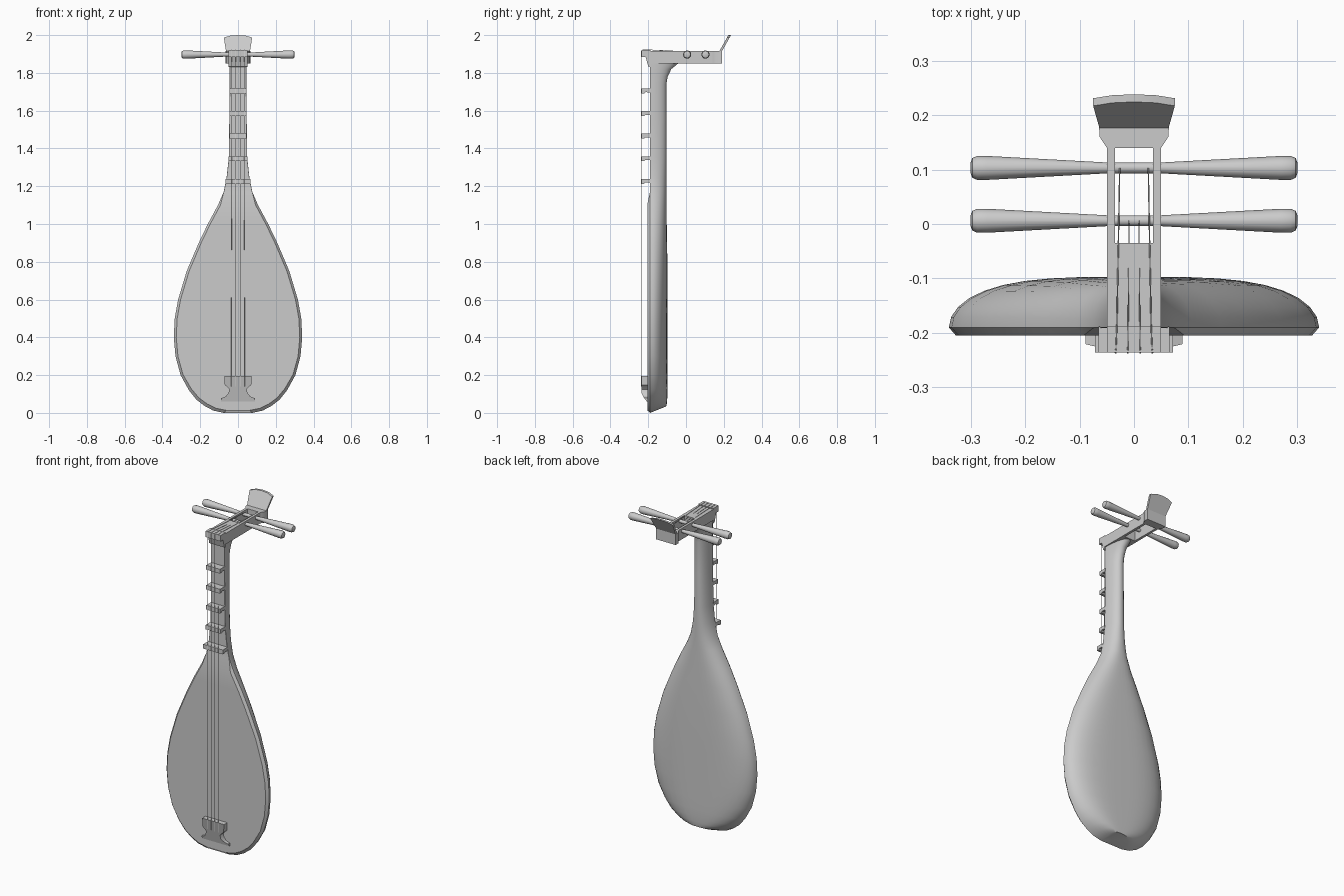
import bpy, bmesh, math
from mathutils import Vector

if "Cube" in bpy.data.objects:
    bpy.data.objects.remove(bpy.data.objects["Cube"], do_unlink=True)

GREY = (0.6, 0.6, 0.6, 1)
mat = bpy.data.materials.new("plain grey")
mat.use_nodes = True
mat.diffuse_color = GREY
mat.node_tree.nodes["Principled BSDF"].inputs["Base Color"].default_value = GREY


def finish(bm, name, angle=30):
    bmesh.ops.recalc_face_normals(bm, faces=bm.faces)
    mesh = bpy.data.meshes.new(name)
    bm.to_mesh(mesh)
    bm.free()
    ob = bpy.data.objects.new(name, mesh)
    bpy.context.collection.objects.link(ob)
    mesh.materials.append(mat)
    bpy.ops.object.select_all(action="DESELECT")
    ob.select_set(True)
    bpy.context.view_layer.objects.active = ob
    bpy.ops.object.shade_smooth_by_angle(angle=math.radians(angle))
    return ob


def loft(bm, rings):
    """Skin a list of closed point rings and cap both ends."""
    loops = [[bm.verts.new(p) for p in ring] for ring in rings]
    n = len(loops[0])
    for a, b in zip(loops, loops[1:]):
        for i in range(n):
            j = (i + 1) % n
            bm.faces.new((a[i], a[j], b[j], b[i]))
    bm.faces.new(loops[0])
    bm.faces.new(loops[-1])


def prism(name, profile, place, lo, hi):
    """Extrude a flat profile between two offsets."""
    bm = bmesh.new()
    loft(bm, [[place(a, b, t) for a, b in profile] for t in (lo, hi)])
    return finish(bm, name)


def mirrored(half):
    return half + [(-x, y) for x, y in reversed(half)]


def mix(a, b, t):
    t = min(max(t, 0), 1)
    return a + (b - a) * t


# Pear-shaped body and neck: (height, half width, back depth)
stations = [(0, .075, .085), (.012, .13, .088), (.035, .175, .09), (.07, .22, .092),
            (.12, .26, .093), (.2, .304, .093), (.3, .331, .093), (.4, .34, .093),
            (.5, .335, .093), (.6, .317, .093), (.75, .272, .092), (.9, .208, .09),
            (1, .16, .088), (1.1, .106, .087), (1.17, .076, .086), (1.25, .06, .086),
            (1.35, .049, .086), (1.55, .046, .086), (1.74, .044, .086),
            (1.78, .044, .093), (1.82, .044, .112), (1.855, .044, .155)]
EDGE = -.19
rings = []
for z, w, depth in stations:
    front = mix(-.205, EDGE - .001, (z - 1.1) / .07)
    power = mix(3.5, 2.2, (z - .9) / .35)
    rim = mix(.013, .001, (z - 1.1) / .07)
    section = [(-w + rim, front), (w - rim, front)]
    for i in range(21):
        u = math.cos(math.pi * i / 20)
        section.append((w * u, EDGE + depth * (1 - abs(u) ** power) ** .5))
    fade = max(0, 1 - z / .25)
    rings.append([(x, y, z + fade * (.4 * max(0, y - EDGE) + .9 * max(0, EDGE - y)))
                  for x, y in section])
bm = bmesh.new()
loft(bm, rings)
finish(bm, "body_and_neck", 35)

# Frets and nut, flared towards the strings
fret = [(-.188, -.009), (-.214, -.007), (-.222, -.014), (-.236, -.014),
        (-.236, .012), (-.188, .012)]
for i in range(5):
    z = 1.705 - .1195 * i
    w = .065 if i == 4 else .046 if i < 3 else .05
    prism(f"fret_{i + 1}", fret, lambda y, h, x, z=z: (x, y, z + h), -w, w)
prism("nut", [(-.188, 1.83), (-.2, 1.835), (-.214, 1.885), (-.236, 1.885),
              (-.236, 1.921), (-.188, 1.921)], lambda y, z, x: (x, y, z), -.05, .05)

# Open pegbox: two cheeks, a front block and a flared end block
flat = lambda x, y, z: (x, y, z)
for side, s in (("left", 1), ("right", -1)):
    prism(f"pegbox_cheek_{side}", [(s * .035, -.04), (s * .05, -.04), (s * .05, .145),
                                   (s * .035, .145)], flat, 1.85, 1.915)
prism("pegbox_front", mirrored([(.05, -.19), (.05, -.035)]), flat, 1.85, 1.915)
prism("pegbox_end", mirrored([(.05, .14), (.063, .16), (.065, .19)]), flat, 1.85, 1.915)

# Backward-leaning head plate with a gently arched top
plate = mirrored([(.062, 1.905), (.075, 1.987), (.04, 1.997)])
plate.insert(3, (0, 2))
prism("head_plate", plate,
      lambda x, z, t: (x, .171 + (z - 1.905) * .56 + t, z), 0, .014)

# Tuning pegs, thick at the round ends and slim between the cheeks
peg = [(-.3, .01), (-.297, .018), (-.288, .022), (-.27, .022), (-.05, .01)]
peg += [(-x, r) for x, r in reversed(peg)]
for name, y in (("peg_front", .006), ("peg_back", .103)):
    bm = bmesh.new()
    loft(bm, [[(x, y + r * math.cos(k * math.pi / 6), 1.897 + r * math.sin(k * math.pi / 6))
               for k in range(12)] for x, r in peg])
    finish(bm, name, 40)

# Bridge: wide foot, waist and hooked shoulders
half = [(.089, .06), (.089, .078), (.066, .086), (.05, .105), (.046, .125),
        (.058, .138), (.07, .148), (.072, .196)]
prism("bridge", mirrored(half),
      lambda x, z, t: (x, t - .028 * min(1, max(0, z - .06) / .04) * (t < -.205), z),
      -.208, -.2)

# Four thin strings, tied in pairs to the two pegs
for i, x in enumerate((-.035, -.012, .012, .035)):
    y_end = .103 if i in (0, 3) else .006
    path = [(x, -.236, .14), (x * .95, -.237, 1.915), (x * .95, -.23, 1.922),
            (x * .9, -.19, 1.922), (x * .75, y_end, 1.908)]
    curve = bpy.data.curves.new(f"string_{i + 1}", "CURVE")
    curve.dimensions = "3D"
    curve.bevel_depth = .0012
    curve.bevel_resolution = 1
    spline = curve.splines.new("POLY")
    spline.points.add(len(path) - 1)
    for point, co in zip(spline.points, path):
        point.co = (*co, 1)
    curve.materials.append(mat)
    bpy.context.collection.objects.link(bpy.data.objects.new(f"string_{i + 1}", curve))
